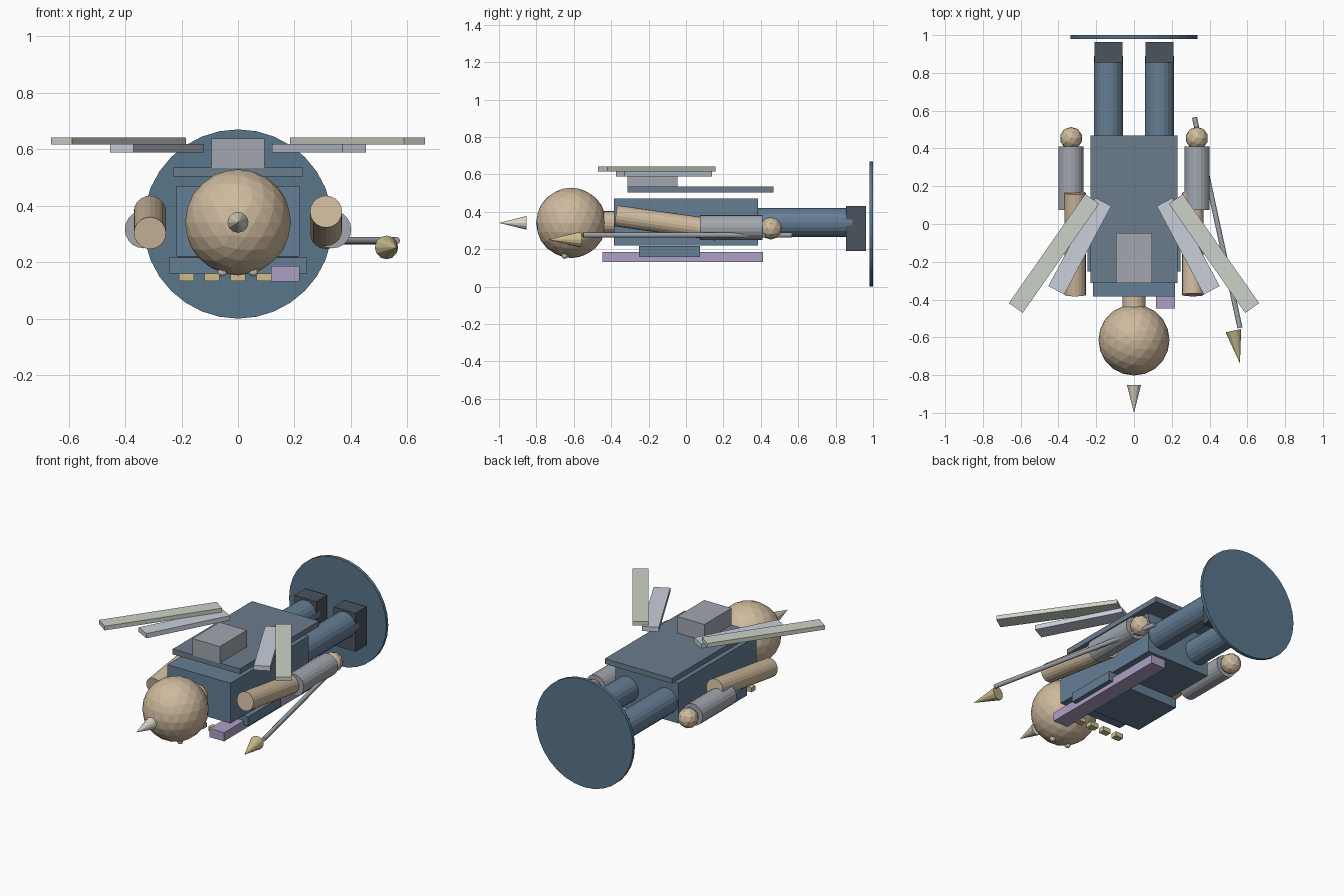
import bpy, math
from mathutils import Vector

if "Cube" in bpy.data.objects:
    bpy.data.objects.remove(bpy.data.objects["Cube"])


def mat(name, r, g, b):
    m = bpy.data.materials.new(name)
    m.diffuse_color = (r, g, b, 1)
    m.use_nodes = True
    m.node_tree.nodes["Principled BSDF"].inputs["Base Color"].default_value = m.diffuse_color
    return m


NAVY = mat("navy", .10, .18, .26)
BLUE = mat("blue", .13, .21, .30)
SLATE = mat("slate", .15, .20, .27)
DARK = mat("dark", .07, .09, .11)
TAN = mat("tan", .62, .49, .34)
STEEL = mat("steel", .36, .39, .43)
FEATHER = mat("feather_blue", .58, .62, .70)
FEATHER2 = mat("feather_green", .60, .65, .57)
GOLD = mat("gold", .62, .52, .27)
IVORY = mat("ivory", .72, .67, .58)
PURPLE = mat("purple", .42, .35, .55)


def finish(name, m):
    o = bpy.context.object
    o.name = name
    o.data.materials.append(m)
    return o


def box(name, center, size, m, turn=0):
    bpy.ops.mesh.primitive_cube_add(size=1, location=center, rotation=(0, 0, turn))
    bpy.context.object.scale = size
    return finish(name, m)


def rod(name, a, b, r, m, sides=20, tip=None):
    # cylinder or cone running from point a to point b
    a, b = Vector(a), Vector(b)
    d = b - a
    bpy.ops.mesh.primitive_cone_add(
        vertices=sides, radius1=r, radius2=r if tip is None else tip,
        depth=d.length, location=(a + b) / 2,
        rotation=d.to_track_quat('Z', 'Y').to_euler())
    return finish(name, m)


def ball(name, center, r, m, sub=2):
    bpy.ops.mesh.primitive_ico_sphere_add(subdivisions=sub, radius=r, location=center)
    return finish(name, m)


# base disc, torso, chest plate, cape and backpack
rod("base_disc", (0, .98, .335), (0, 1, .335), .335, NAVY, 32)
box("torso", (0, 0, .345), (.435, .77, .25), BLUE)
box("chest_plate", (0, -.088, .188), (.49, .325, .058), BLUE)
box("cape", (0, .078, .519), (.462, .78, .033), SLATE)
box("backpack", (0, -.18, .586), (.188, .267, .104), STEEL)

# head, neck and horn
rod("neck", (0, -.46, .343), (0, -.36, .343), .061, TAN)
ball("head", (0, -.614, .341), .188, TAN, 3)
rod("horn", (0, -.853, .341), (0, -1, .341), .037, IVORY, 12, 0)

# mirrored parts
for s, side in ((-1, "left"), (1, "right")):
    ball(f"eye_{side}", (s * .055, -.648, .167), .018, IVORY)
    rod(f"leg_{side}", (s * .135, .33, .342), (s * .135, .89, .342), .0775, BLUE)
    box(f"boot_{side}", (s * .135, .909, .31), (.15, .107, .24), DARK)
    # arms swing in opposite directions
    rod(f"upper_arm_{side}", (s * .312, -.375, .341 + s * .038),
        (s * .312, .165, .341 - s * .038), .057, TAN)
    rod(f"forearm_{side}", (s * .334, .074, .316), (s * .334, .41, .316), .067, STEEL)
    ball(f"hand_{side}", (s * .333, .454, .312), .06, TAN)
    # two flat wing feathers per side
    box(f"lower_wing_{side}", (s * .287, -.117, .603), (.095, .53, .029),
        FEATHER, s * math.radians(28))
    box(f"upper_wing_{side}", (s * .4235, -.156, .629), (.09, .705, .026),
        FEATHER2, s * math.radians(35))

# spear
rod("spear_shaft", (.32, .565, .276), (.561, -.55, .276), .0135, STEEL, 12)
rod("spear_tip", (.526, -.565, .252), (.561, -.738, .252), .042, GOLD, 12, 0)

# sash and row of collar beads under the chest
box("sash", (.167, -.017, .159), (.1, .86, .054), PURPLE)
for i in range(5):
    box(f"collar_stud_{i + 1}", (-.183 + i * .0915, -.365, .146), (.053, .04, .027), GOLD)
